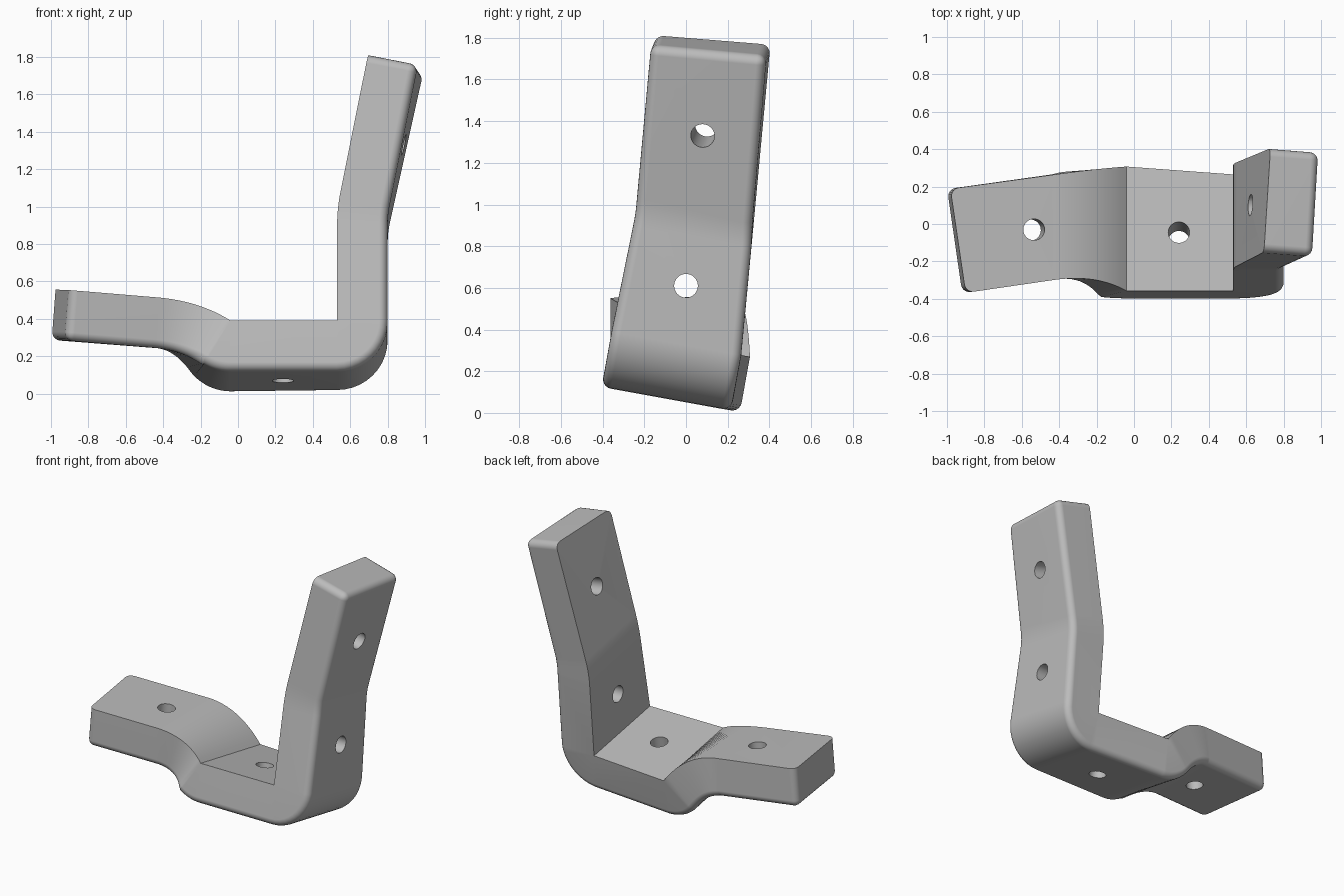
import bpy, bmesh, math
from mathutils import Vector, Matrix

if "Cube" in bpy.data.objects:
    bpy.data.objects.remove(bpy.data.objects["Cube"], do_unlink=True)

THICK = 0.27
ROUND = 0.045
HOLE_R = 0.057


def bend(a, b, c, steps):
    """Quadratic curve from a to c, pulled towards b."""
    a, b, c = Vector(a), Vector(b), Vector(c)
    pts = []
    for i in range(steps + 1):
        t = i / steps
        pts.append(a * (1 - t) ** 2 + b * (2 * t * (1 - t)) + c * t * t)
    return pts


def soft_corner(a, b, c, reach, steps):
    """Straight a-b-c path whose corner at b is softened."""
    a, b, c = Vector(a), Vector(b), Vector(c)
    start = b + (a - b).normalized() * reach
    end = b + (c - b).normalized() * reach
    return [a] + bend(start, b, end, steps) + [c]


def normals(edge, front, back):
    """Outward direction along one inner edge of the strip."""
    result = []
    for i in range(len(edge)):
        tangent = edge[min(i + 1, len(edge) - 1)] - edge[max(i - 1, 0)]
        result.append((back[i] - front[i]).cross(tangent).normalized())
    return result


# Inner front and back edges of the three sections
crease_f, crease_b = Vector((-0.04, -0.357, 0.39)), Vector((-0.04, 0.307, 0.27))
corner_f, corner_b = Vector((0.53, -0.357, 0.39)), Vector((0.53, 0.265, 0.277))
arm_f = [Vector((-0.9, -0.368, 0.553))] + bend((-0.42, -0.298, 0.513), (-0.2, -0.268, 0.492), crease_f, 12)
arm_b = [Vector((-0.982, 0.188, 0.556))] + bend((-0.42, 0.265, 0.513), (-0.2, 0.296, 0.495), crease_b, 12)
post_f = soft_corner(corner_f, (0.53, -0.235, 0.99), (0.695, -0.15, 1.812), 0.09, 6)
post_b = soft_corner(corner_b, (0.53, 0.322, 0.88), (0.73, 0.405, 1.767), 0.09, 6)
sections = [(arm_f, arm_b), ([crease_f, corner_f], [crease_b, corner_b]), (post_f, post_b)]

# Stations: inner front, inner back, outer front, outer back
stations = []
previous = None
for front, back in sections:
    nf, nb = normals(front, front, back), normals(back, front, back)
    if previous:
        # Rounded outer fan around each sharp inner corner
        for i in range(1, 10):
            t = i / 10
            stations.append((front[0], back[0],
                             front[0] + previous[0].slerp(nf[0], t) * THICK,
                             back[0] + previous[1].slerp(nb[0], t) * THICK))
    for f, b, a, c in zip(front, back, nf, nb):
        stations.append((f, b, f + a * THICK, b + c * THICK))
    previous = (nf[-1], nb[-1])

# Loft the solid strip
bm = bmesh.new()
rings = []
for s in stations:
    ring = []
    for k, p in enumerate(s):
        shared = rings and (rings[-1][k].co - p).length < 1e-5
        ring.append(rings[-1][k] if shared else bm.verts.new(p))
    rings.append(ring)


def face(*verts):
    unique = list(dict.fromkeys(verts))
    if len(unique) > 2:
        bm.faces.new(unique)


LOOP = (0, 1, 3, 2)
for r, q in zip(rings, rings[1:]):
    for i in range(4):
        j, k = LOOP[i], LOOP[(i + 1) % 4]
        face(r[j], r[k], q[k], q[j])
for ring in (rings[0], rings[-1]):
    face(*[ring[k] for k in LOOP])
bmesh.ops.recalc_face_normals(bm, faces=bm.faces[:])

# Round the outer edges and the end corners, keep the inner edges sharp
rounded = set()
for r, q in zip(rings, rings[1:]):
    for k in (2, 3):
        edge = bm.edges.get((r[k], q[k])) if r[k] != q[k] else None
        if edge:
            rounded.add(edge)
for ring in (rings[0], rings[-1]):
    for j, k in ((2, 3), (0, 2), (1, 3)):
        rounded.add(bm.edges.get((ring[j], ring[k])))
bmesh.ops.bevel(bm, geom=list(rounded), offset=ROUND, offset_type='OFFSET', segments=5,
                profile=0.5, affect='EDGES', clamp_overlap=False)
bmesh.ops.recalc_face_normals(bm, faces=bm.faces[:])

mesh = bpy.data.meshes.new("bent_bracket")
bm.to_mesh(mesh)
bm.free()
bracket = bpy.data.objects.new("bent_bracket", mesh)
bpy.context.collection.objects.link(bracket)

# Screw holes: inner centre and direction
holes = [
    ((-0.535, -0.03, 0.52), (-0.075, -0.01, -1)),
    ((0.24, -0.045, 0.333), (0, -0.18, -0.983)),
    ((0.53, 0, 0.61), (1, 0, 0)),
    ((0.632, 0.1, 1.38), (0.978, -0.077, -0.192)),
]
bm = bmesh.new()
for centre, direction in holes:
    d = Vector(direction).normalized()
    place = Matrix.Translation(Vector(centre) + d * THICK / 2) @ d.to_track_quat('Z', 'Y').to_matrix().to_4x4()
    bmesh.ops.create_cone(bm, cap_ends=True, segments=32, radius1=HOLE_R, radius2=HOLE_R,
                          depth=THICK * 1.6, matrix=place)
cut_mesh = bpy.data.meshes.new("hole_cutter")
bm.to_mesh(cut_mesh)
bm.free()
cutter = bpy.data.objects.new("hole_cutter", cut_mesh)
cutter.hide_render = True
bpy.context.collection.objects.link(cutter)

bpy.ops.object.select_all(action='DESELECT')
bracket.select_set(True)
bpy.context.view_layer.objects.active = bracket
cut = bracket.modifiers.new("holes", 'BOOLEAN')
cut.operation = 'DIFFERENCE'
cut.solver = 'EXACT'
cut.object = cutter
bpy.ops.object.modifier_apply(modifier=cut.name)
bpy.data.objects.remove(cutter, do_unlink=True)

# Plain grey metal
grey = bpy.data.materials.new("plain_grey")
grey.use_nodes = True
colour = (0.5, 0.5, 0.5, 1)
grey.diffuse_color = colour
grey.node_tree.nodes["Principled BSDF"].inputs["Base Color"].default_value = colour
bracket.data.materials.clear()
bracket.data.materials.append(grey)

# Smooth shading with crisp corners
bpy.ops.object.shade_smooth_by_angle(angle=math.radians(27))
weighted = bracket.modifiers.new("even_shading", 'WEIGHTED_NORMAL')
weighted.keep_sharp = True
